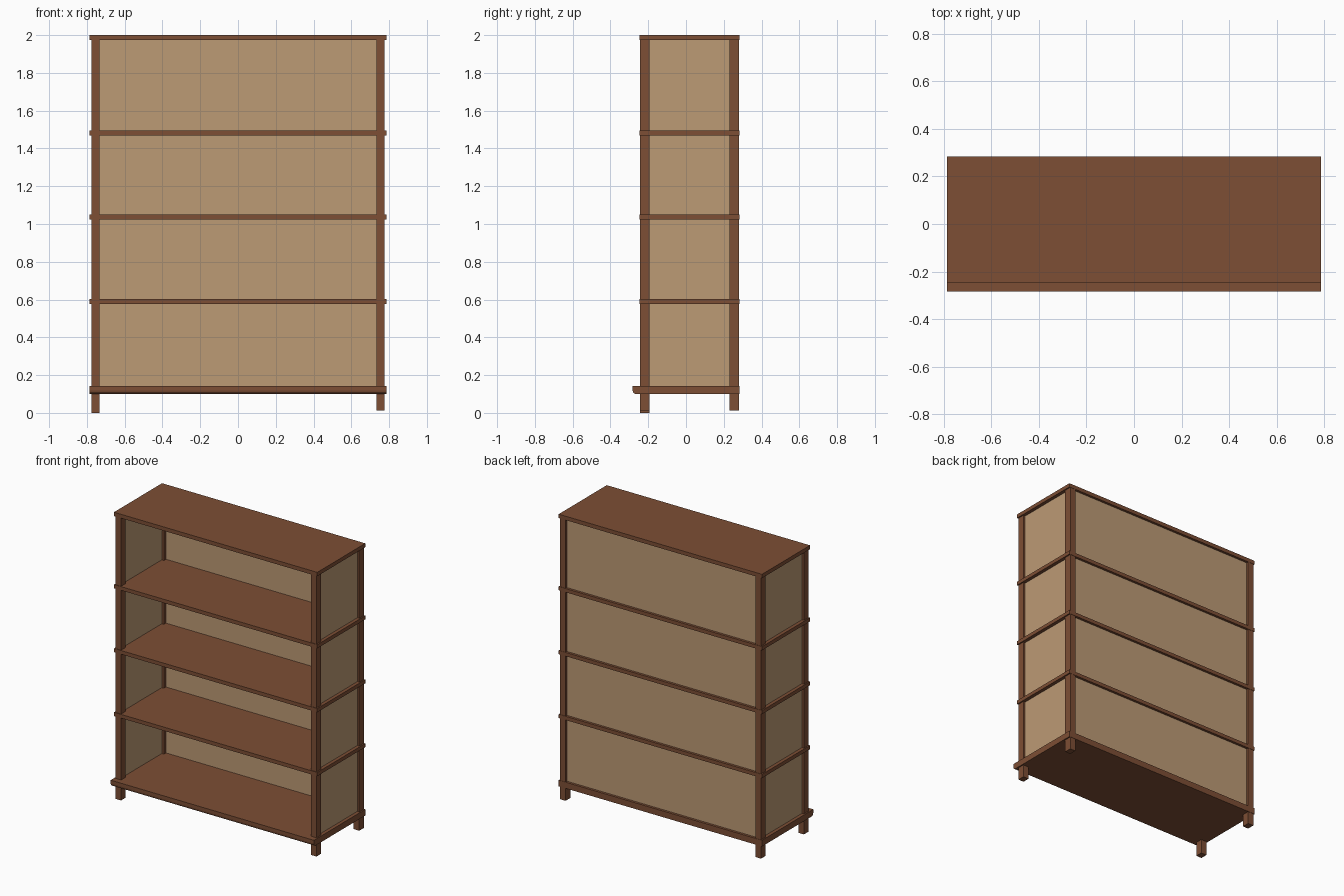
import bpy, bmesh, math

if "Cube" in bpy.data.objects:
    bpy.data.objects.remove(bpy.data.objects["Cube"])


def material(name, rgb):
    m = bpy.data.materials.new(name)
    m.diffuse_color = (*rgb, 1.0)
    m.use_nodes = True
    m.node_tree.nodes["Principled BSDF"].inputs["Base Color"].default_value = m.diffuse_color
    return m


WOOD = material("brown_wood", (0.205, 0.077, 0.035))
PANEL = material("tan_panel", (0.505, 0.325, 0.178))


def finish(name, bm, mat):
    bmesh.ops.recalc_face_normals(bm, faces=bm.faces[:])
    me = bpy.data.meshes.new(name)
    bm.to_mesh(me)
    bm.free()
    me.materials.append(mat)
    ob = bpy.data.objects.new(name, me)
    bpy.context.collection.objects.link(ob)
    return ob


def box(name, lo, hi, mat):
    bm = bmesh.new()
    bmesh.ops.create_cube(bm, size=1)
    for v in bm.verts:
        for i in range(3):
            v.co[i] = hi[i] if v.co[i] > 0 else lo[i]
    return finish(name, bm, mat)


W = 0.785            # half width of the shelves
BACK = 0.283         # rear edge of the shelves
FRONT = -0.247       # front edge of the upper shelves

# Top board and three shelves
for name, top, thick in (("lower_shelf", 0.603, 0.026), ("middle_shelf", 1.049, 0.026),
                         ("upper_shelf", 1.495, 0.026), ("top_board", 2.0, 0.027)):
    box(name, (-W, FRONT, top - thick), (W, BACK, top), WOOD)

# Base board with a rounded lower front edge
R = 0.019
profile = [(BACK, 0.10), (BACK, 0.143), (-0.283, 0.143)]
for i in range(4):
    a = math.radians(30 * i)
    profile.append((-0.283 + R - R * math.cos(a), 0.10 + R - R * math.sin(a)))
bm = bmesh.new()
face = bm.faces.new([bm.verts.new((-W, y, z)) for y, z in profile])
ext = bmesh.ops.extrude_face_region(bm, geom=[face])
moved = [g for g in ext["geom"] if isinstance(g, bmesh.types.BMVert)]
bmesh.ops.translate(bm, verts=moved, vec=(2 * W, 0, 0))
finish("base_board", bm, WOOD)

# Corner posts running down into legs; the front left one is slightly longer
for side, s in (("left", -1), ("right", 1)):
    x0, x1 = sorted((s * 0.733, s * 0.776))
    for end, y0, y1 in (("front", -0.243, -0.193), ("back", 0.229, 0.281)):
        foot = 0.0 if (side, end) == ("left", "front") else 0.012
        box(f"{end}_{side}_post", (x0, y0, foot), (x1, y1, 1.98), WOOD)

    # Side panels set back between the posts
    x0, x1 = sorted((s * 0.749, s * 0.761))
    box(f"{side}_side_panel", (x0, -0.21, 0.13), (x1, 0.25, 1.985), PANEL)

# Back panel
box("back_panel", (-0.75, 0.252, 0.13), (0.75, 0.266, 1.985), PANEL)
